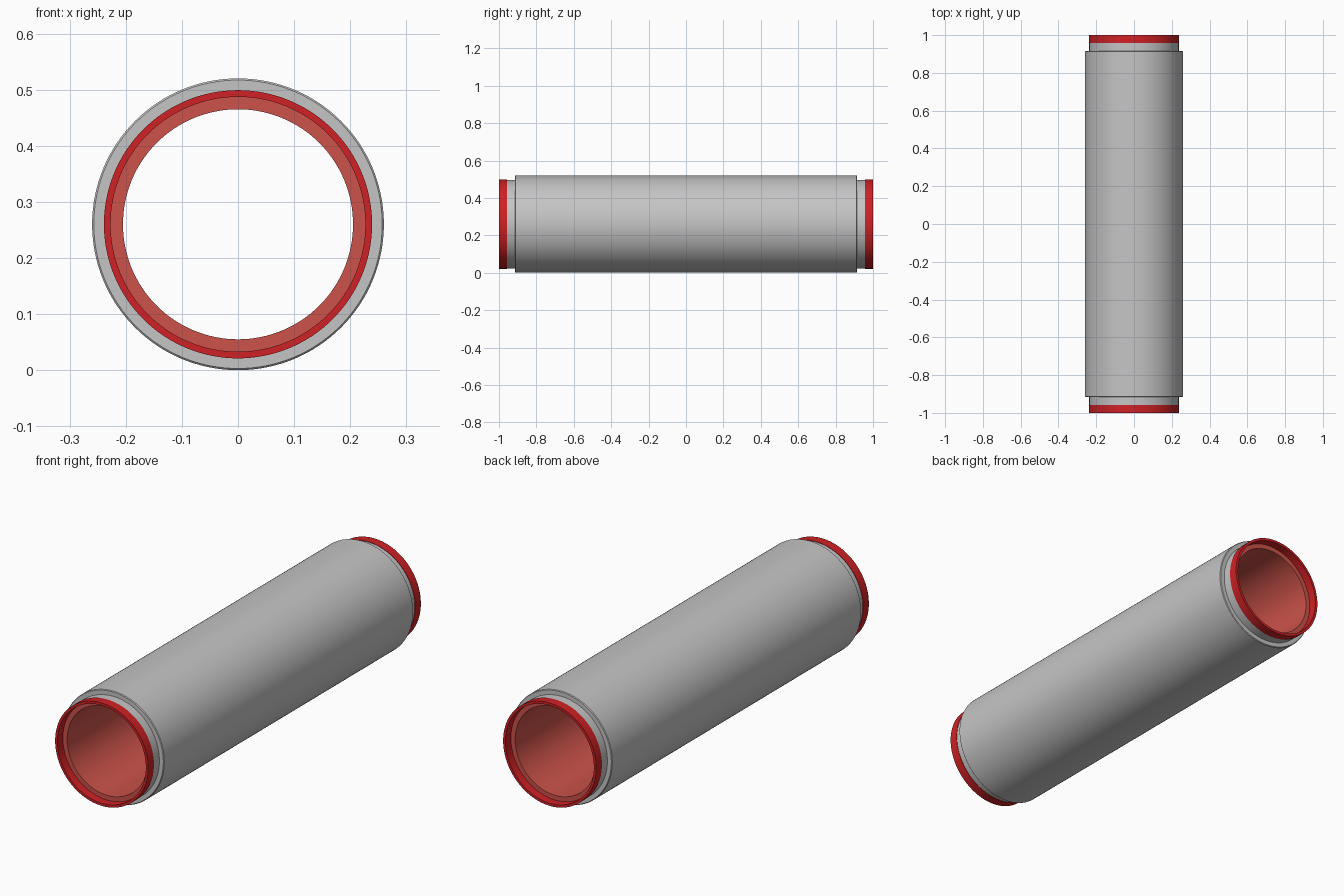
import bpy, bmesh, math
from mathutils import Matrix, Vector

if "Cube" in bpy.data.objects:
    bpy.data.objects.remove(bpy.data.objects["Cube"])

RADIUS = 0.26
SEGMENTS = 128


def material(name, rgb):
    mat = bpy.data.materials.new(name)
    mat.use_nodes = True
    mat.diffuse_color = (*rgb, 1)
    mat.node_tree.nodes["Principled BSDF"].inputs["Base Color"].default_value = (*rgb, 1)
    return mat


grey = material("light grey", (0.56, 0.56, 0.56))
red = material("bright red", (0.62, 0.015, 0.018))
soft_red = material("soft red", (0.60, 0.085, 0.068))


def lathe(name, profile, mat):
    """Revolve a closed (radius, y) profile around the lengthwise axis."""
    bm = bmesh.new()
    verts = [bm.verts.new((r, y, 0)) for r, y in profile]
    edges = [bm.edges.new((v, verts[(i + 1) % len(verts)])) for i, v in enumerate(verts)]
    bmesh.ops.spin(bm, geom=verts + edges, cent=(0, 0, 0), axis=(0, 1, 0),
                   angle=math.tau, steps=SEGMENTS, use_merge=True)
    bmesh.ops.remove_doubles(bm, verts=bm.verts, dist=1e-5)
    bmesh.ops.recalc_face_normals(bm, faces=bm.faces)
    bmesh.ops.transform(bm, matrix=Matrix.Translation(Vector((0, 0, RADIUS))), verts=bm.verts)
    mesh = bpy.data.meshes.new(name)
    bm.to_mesh(mesh)
    bm.free()
    mesh.materials.append(mat)
    obj = bpy.data.objects.new(name, mesh)
    bpy.context.collection.objects.link(obj)
    bpy.ops.object.select_all(action="DESELECT")
    obj.select_set(True)
    bpy.context.view_layer.objects.active = obj
    bpy.ops.object.shade_smooth_by_angle(angle=math.radians(30))
    return obj


def tube(name, inner, outer, y0, y1, mat, chamfer=0.0):
    c = chamfer
    profile = [(inner, y0), (outer - c, y0), (outer, y0 + c),
               (outer, y1 - c), (outer - c, y1), (inner, y1)]
    if not c:
        profile = [profile[i] for i in (0, 1, 4, 5)]
    return lathe(name, profile, mat)


# Thick outer sleeve with a fine chamfer on its rims
tube("outer_sleeve", 0.232, RADIUS, -0.915, 0.915, grey, 0.003)

# Narrower pipe wall that shows as a neck at each end
tube("pipe_wall", 0.222, 0.237, -0.96, 0.96, grey)

# Inner lining, ending in a ledge inside each end ring
tube("inner_lining", 0.205, 0.227, -0.9605, 0.9605, soft_red)

# Thin coloured rings at both ends
for side, name in ((-1, "front_end_ring"), (1, "back_end_ring")):
    y0, y1 = sorted((side * 0.958, side * 1.0))
    tube(name, 0.227, 0.239, y0, y1, red)
